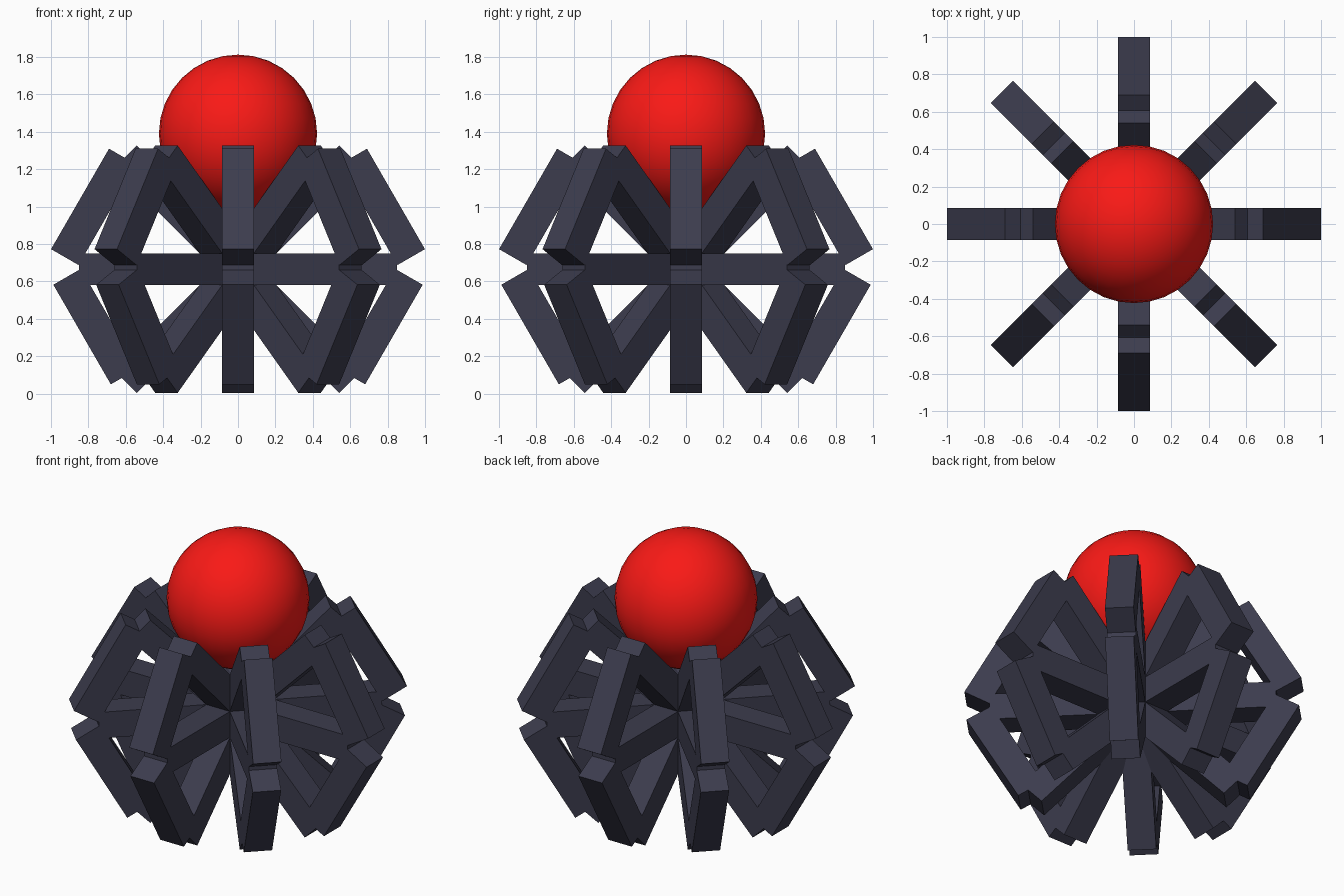
import bpy
from math import radians
from mathutils import Matrix, Vector

if "Cube" in bpy.data.objects:
    bpy.data.objects.remove(bpy.data.objects["Cube"])

W = 0.17          # square bar thickness
CZ = 0.665        # hub height
R = 0.85          # reach of the spokes


def material(name, colour):
    m = bpy.data.materials.new(name)
    m.diffuse_color = colour
    m.use_nodes = True
    m.node_tree.nodes["Principled BSDF"].inputs["Base Color"].default_value = m.diffuse_color
    return m


dark = material("dark_blue_grey", (0.045, 0.045, 0.075, 1))
red = material("red", (0.95, 0.01, 0.008, 1))


def bar(name, length, r, dz, pitch, turn):
    """Square bar centred at radius r and height dz from the hub, pitched up, then turned about z."""
    bpy.ops.mesh.primitive_cube_add(size=1)
    o = bpy.context.object
    o.name = name
    o.data.transform(Matrix.Diagonal((length, W, W, 1)))
    o.matrix_world = (Matrix.Rotation(radians(turn), 4, 'Z')
                      @ Matrix.Translation(Vector((r, 0, dz)))
                      @ Matrix.Rotation(radians(-pitch), 4, 'Y'))
    o.location.z += CZ
    o.data.materials.append(dark)


# Horizontal spokes running right through the hub
for i in range(4):
    bar(f"level_spoke_{i}", 2 * R, 0, 0, 0, 45 * i)

for i in range(8):
    # Diagonal spokes through the hub, and the outer braces joining spoke tips
    bar(f"diagonal_spoke_{i}", 2 * R, 0, 0, 45, 45 * i)
    bar(f"upper_brace_{i}", 0.62, 0.771, 0.333, -60, 45 * i)
    bar(f"lower_brace_{i}", 0.615, 0.76, -0.307, 60, 45 * i)

# Ball resting in the top
bpy.ops.mesh.primitive_uv_sphere_add(segments=32, ring_count=16, radius=0.423,
                                     location=(0, 0, 1.389))
ball = bpy.context.object
ball.name = "ball"
ball.data.materials.append(red)
bpy.ops.object.shade_smooth()
